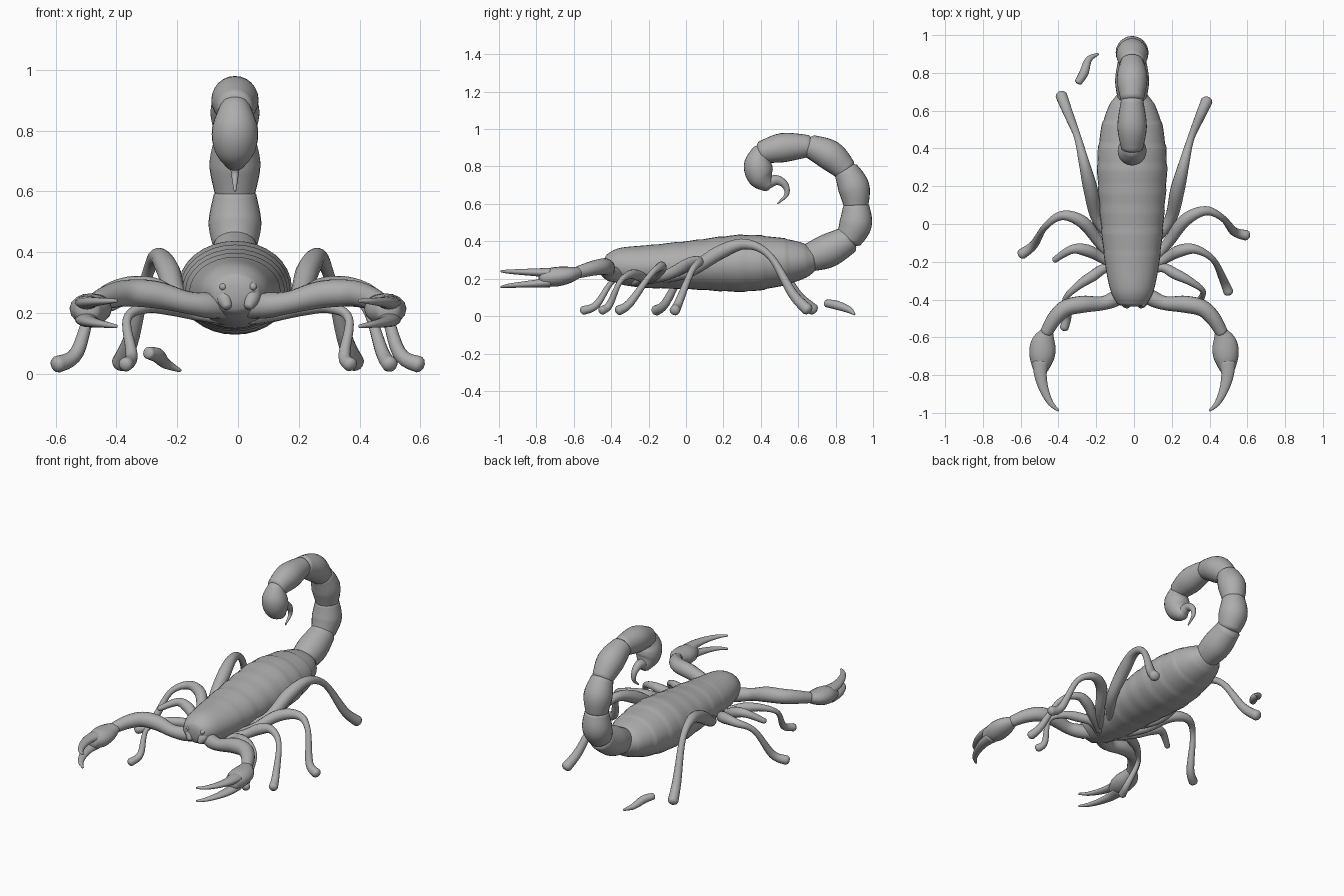
import bpy, bmesh, math
from mathutils import Vector

default_cube = bpy.data.objects.get("Cube")
if default_cube:
    bpy.data.objects.remove(default_cube, do_unlink=True)

SHELL_COLOUR = (.42, .42, .42, 1)
shell = bpy.data.materials.new("grey_shell")
shell.use_nodes = True
shell.diffuse_color = SHELL_COLOUR
shell.node_tree.nodes["Principled BSDF"].inputs["Base Color"].default_value = SHELL_COLOUR

ACROSS = Vector((1, 0, 0))
ALONG = Vector((0, 1, 0))


def spline(points, steps):
    """Smooth curve through the points; every component is interpolated."""
    curve = []
    last = len(points) - 1
    for i in range(last):
        before, start = points[max(i - 1, 0)], points[i]
        end, after = points[i + 1], points[min(i + 2, last)]
        for k in range(steps):
            t = k / steps
            curve.append([q + t / 2 * (r - p + t * (2 * p - 5 * q + 4 * r - s)
                                       + t * t * (3 * q - p - 3 * r + s))
                          for p, q, r, s in zip(before, start, end, after)])
    curve.append(list(points[-1]))
    return curve


def tube(name, points, side=ACROSS, steps=6, sides=16, cap=.4, ridge=None):
    """Loft rings along (x, y, z, width radius, optional depth radius) points."""
    rows = spline(points, steps)
    last = len(rows) - 1
    centres = [Vector(row[:3]) for row in rows]
    radii = [(row[3], row[-1]) for row in rows]
    tangents = [(centres[min(i + 1, last)] - centres[max(i - 1, 0)]).normalized()
                for i in range(last + 1)]
    stations = list(zip(centres, tangents, radii))

    # Rounded ends
    def rounded(station, sign):
        centre, tangent, (width, depth) = station
        reach = tangent * sign * cap * min(width, depth)
        return [(centre + reach * push, tangent, (width * shrink, depth * shrink))
                for push, shrink in ((.6, .8), (1, .4))]

    stations = rounded(stations[0], -1)[::-1] + stations + rounded(stations[-1], 1)

    bm = bmesh.new()
    rings = []
    for centre, tangent, (width, depth) in stations:
        side = (side - tangent * side.dot(tangent)).normalized()
        up = side.cross(tangent)
        grow = ridge(centre) if ridge else 1
        angles = [math.tau * k / sides for k in range(sides)]
        rings.append([bm.verts.new(centre + grow * (side * width * math.cos(angle)
                                                    + up * depth * math.sin(angle)))
                      for angle in angles])
    for lower, upper in zip(rings, rings[1:]):
        for k in range(sides):
            n = (k + 1) % sides
            bm.faces.new((lower[k], lower[n], upper[n], upper[k]))
    bm.faces.new(rings[0])
    bm.faces.new(rings[-1])
    bmesh.ops.recalc_face_normals(bm, faces=bm.faces[:])
    mesh = bpy.data.meshes.new(name)
    bm.to_mesh(mesh)
    bm.free()
    mesh.shade_smooth()
    mesh.materials.append(shell)
    bpy.context.collection.objects.link(bpy.data.objects.new(name, mesh))


def both_sides(name, points, side=ACROSS, **options):
    for label, sign in (("left_", 1), ("right_", -1)):
        tube(label + name, [(sign * x, *rest) for x, *rest in points], side, **options)


# Body with shallow overlapping back plates
def plate_step(centre):
    if -.15 < centre.y < .65:
        return .985 + .03 * ((centre.y + .15) / .115 % 1)
    return 1


body_rows = [  # y, half width, bottom, top
    (-.42, .08, .2, .33), (-.35, .115, .17, .365), (-.2, .145, .15, .38),
    (0, .165, .145, .4), (.3, .185, .13, .435), (.5, .165, .16, .42),
    (.62, .125, .2, .395), (.68, .085, .24, .37)]
tube("body", [(-.01, y, (low + high) / 2, width, (high - low) / 2)
              for y, width, low, high in body_rows],
     steps=12, sides=32, cap=.25, ridge=plate_step)

# Mouthparts and eyes
both_sides("mouthpart", [(.04, -.36, .27, .035), (.045, -.41, .25, .03), (.035, -.435, .22, .015)])
both_sides("eye", [(.045, -.4, .3, .016), (.05, -.43, .285, .012)], sides=10, cap=.8)

# Tail segments swell between the joints of one curved spine
joints = [(.65, .31), (.87, .41), (.91, .59), (.855, .78), (.66, .91), (.4, .875)]
spine = spline(joints, 2)
for i in range(len(joints) - 1):
    start, middle, end = spine[2 * i:2 * i + 3]
    swell = .09 - .003 * i
    pinch = .074 - .004 * i
    tube(f"tail_segment_{i + 1}",
         [(-.01, y, z, radius) for (y, z), radius in
          ((start, pinch), (middle, swell), (end, pinch))], sides=24, cap=.3)

# Venom bulb and hooked stinger
tube("tail_bulb", [(-.01, .4, .88, .05), (-.01, .385, .81, .075),
                   (-.01, .4, .745, .07), (-.01, .435, .7, .04)], sides=24, cap=.6)
hook = [(.43, .71), (.485, .727), (.53, .7), (.538, .65), (.49, .602)]
tube("stinger", [(-.01, y, z, .034 - .0075 * i) for i, (y, z) in enumerate(hook)])

# Pincer arms, palms and fingers
both_sides("pincer_arm", [
    (.03, -.35, .22, .04), (.1, -.395, .225, .042), (.17, -.42, .235, .037),
    (.27, -.425, .26, .045), (.36, -.445, .265, .044), (.42, -.5, .255, .04),
    (.465, -.575, .235, .033)], ALONG)
both_sides("pincer_palm", [
    (.46, -.57, .235, .035, .028), (.48, -.63, .22, .065, .045),
    (.487, -.7, .21, .067, .052), (.495, -.77, .205, .042, .04)])
finger = [(.495, -.73), (.495, -.8), (.475, -.88), (.44, -.95), (.4, -.988)]
for label, height, drop in (("upper", .232, -.002), ("lower", .18, .006)):
    both_sides(label + "_finger", [
        (x, y, height - drop * i, .042 - .009 * i, .026 - .005 * i)
        for i, (x, y) in enumerate(finger)])


# Walking legs: swollen sections with narrow joints
def leg(name, path, thickness):
    points = []
    for i, place in enumerate(path):
        radius = .03 - .0015 * i + .007 * math.sin(1.6 * (i - 1))
        points.append((*place, radius * thickness))
    tube(name, points, Vector((.3, .5, .8)), sides=14, cap=.6)


legs = {  # thickness, backward shift of the right foot, points from hip to foot
    "hind_leg": (1.12, .03, [
        (.08, -.12, .2), (.19, .02, .24), (.23, .18, .34), (.265, .32, .385),
        (.3, .45, .32), (.35, .57, .12), (.385, .65, .035)]),
    "third_leg": (1, -.1, [
        (.08, -.22, .19), (.18, -.1, .22), (.27, .02, .28), (.38, .07, .29),
        (.47, .03, .24), (.53, -.04, .07), (.595, -.06, .03)]),
    "second_leg": (.95, 0, [
        (.06, -.25, .18), (.17, -.18, .21), (.25, -.14, .25), (.33, -.135, .265),
        (.42, -.19, .22), (.475, -.3, .07), (.5, -.36, .03)]),
    "front_leg": (.85, -.1, [
        (.04, -.28, .18), (.14, -.23, .2), (.22, -.265, .22), (.3, -.305, .22),
        (.365, -.355, .18), (.35, -.41, .06), (.37, -.45, .03)])}
for name, (thickness, shift, path) in legs.items():
    leg("left_" + name, path, thickness)
    mirrored = [(-x, y + shift * (i / 6) ** 2, z) for i, (x, y, z) in enumerate(path)]
    if name == "second_leg":  # this one is cut short
        mirrored = mirrored[:-2]
    leg("right_" + name, mirrored, thickness)

# Detached foot lying on the ground
tube("loose_foot", [(-.295, .75, .068, .02), (-.265, .8, .06, .024),
                    (-.24, .87, .035, .018), (-.19, .9, .01, .006)])
